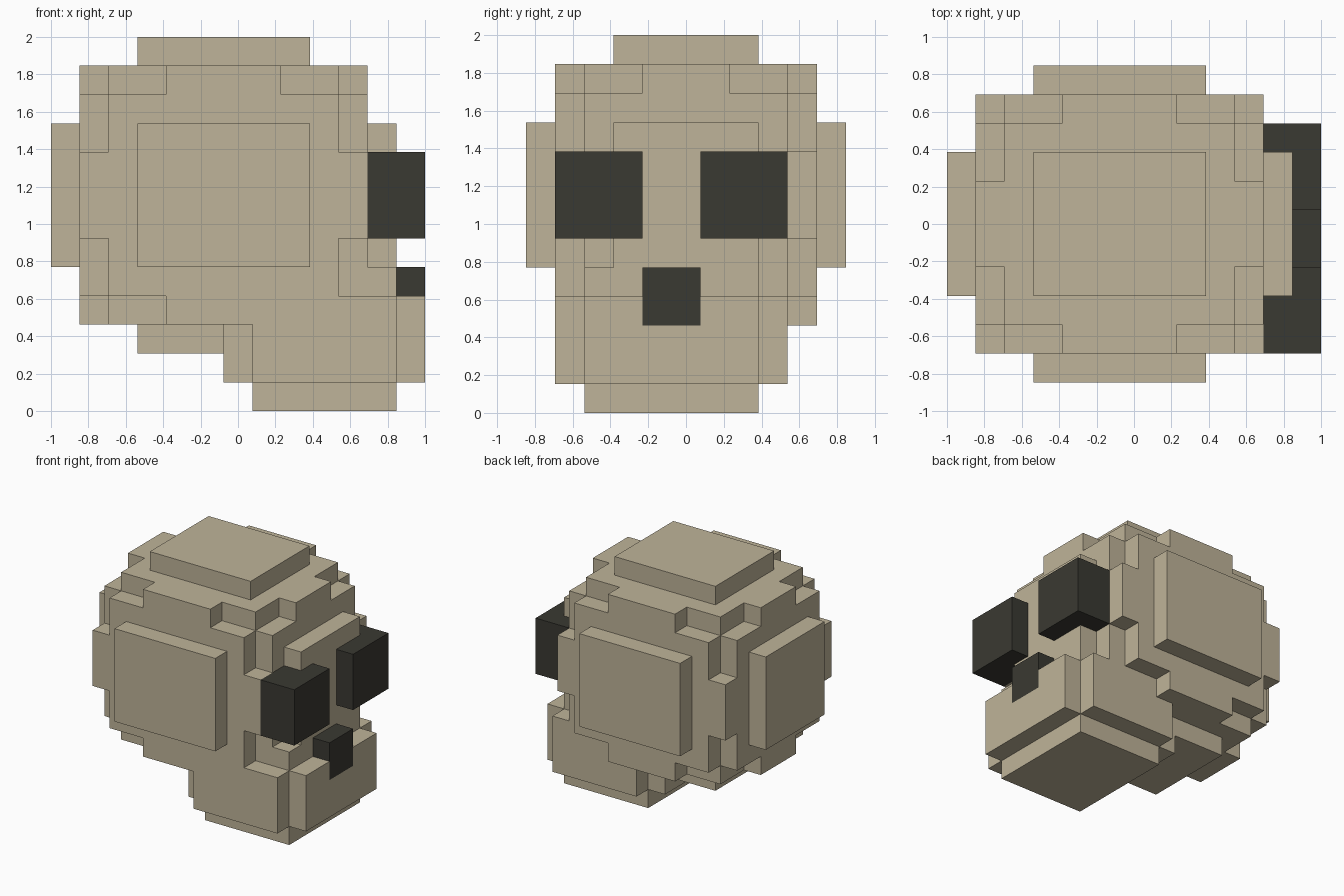
import bpy
import bmesh
from itertools import product
from mathutils import Vector

default = bpy.data.objects.get("Cube")
if default:
    bpy.data.objects.remove(default, do_unlink=True)

UNIT = 2 / 13                      # size of one block
CENTRE = Vector((6.5, 5.5, 0))     # grid point at the world origin


def make_material(name, rgb):
    mat = bpy.data.materials.new(name)
    mat.use_nodes = True
    colour = (*rgb, 1)
    mat.diffuse_color = colour
    mat.node_tree.nodes["Principled BSDF"].inputs["Base Color"].default_value = colour
    return mat


def blocks(x, y, z):
    """All grid cells inside a box given by its ranges."""
    return set(product(range(*x), range(*y), range(*z)))


def build(name, cells, material, hidden=frozenset()):
    """Skin a set of cells, leaving out faces shared with other cells."""
    bm = bmesh.new()
    verts = {}

    def corner(p):
        key = tuple(p)
        if key not in verts:
            verts[key] = bm.verts.new((Vector(key) - CENTRE) * UNIT)
        return verts[key]

    for cell in sorted(cells):
        for axis, side in product(range(3), (0, 1)):
            other = list(cell)
            other[axis] += 2 * side - 1
            if tuple(other) in cells or tuple(other) in hidden:
                continue
            u, v = (axis + 1) % 3, (axis + 2) % 3
            loop = []
            for a, b in ((0, 0), (1, 0), (1, 1), (0, 1)):
                p = list(cell)
                p[axis] += side
                p[u] += a
                p[v] += b
                loop.append(corner(p))
            bm.faces.new(loop if side else loop[::-1])
    mesh = bpy.data.meshes.new(name)
    bm.to_mesh(mesh)
    bm.free()
    mesh.materials.append(material)
    obj = bpy.data.objects.new(name, mesh)
    bpy.context.collection.objects.link(obj)
    return obj


bone = make_material("bone tan", (0.521, 0.456, 0.319))
dark = make_material("socket charcoal", (0.042, 0.041, 0.032))

# Cranium core with stepped edges
cranium = blocks((1, 11), (2, 9), (4, 11))
cranium |= blocks((2, 10), (1, 10), (4, 11))
cranium |= blocks((2, 10), (2, 9), (3, 12))
# Full edges between the notched corners
cranium |= blocks((4, 8), (1, 10), (3, 12))
cranium |= blocks((1, 11), (4, 7), (3, 12))
cranium |= blocks((1, 11), (1, 10), (6, 9))
# Raised plates on all six sides
cranium |= blocks((3, 9), (3, 8), (2, 13))
cranium |= blocks((0, 12), (3, 8), (5, 10))
cranium |= blocks((3, 9), (0, 11), (5, 10))

# Jaw: three crossing slabs
jaw = blocks((6, 13), (2, 8), (1, 4))
jaw |= blocks((7, 12), (1, 9), (1, 4))
jaw |= blocks((7, 12), (2, 8), (0, 5))

# Eyes and nose
right_eye = blocks((11, 13), (1, 4), (6, 9))
left_eye = blocks((11, 13), (6, 9), (6, 9))
nose = blocks((12, 13), (4, 6), (3, 5))

features = right_eye | left_eye | nose
cranium -= features
jaw -= features | cranium
everything = cranium | jaw | features

for name, cells, material in (
    ("cranium", cranium, bone),
    ("jaw", jaw, bone),
    ("right_eye", right_eye, dark),
    ("left_eye", left_eye, dark),
    ("nose", nose, dark),
):
    build(name, cells, material, everything - cells)
